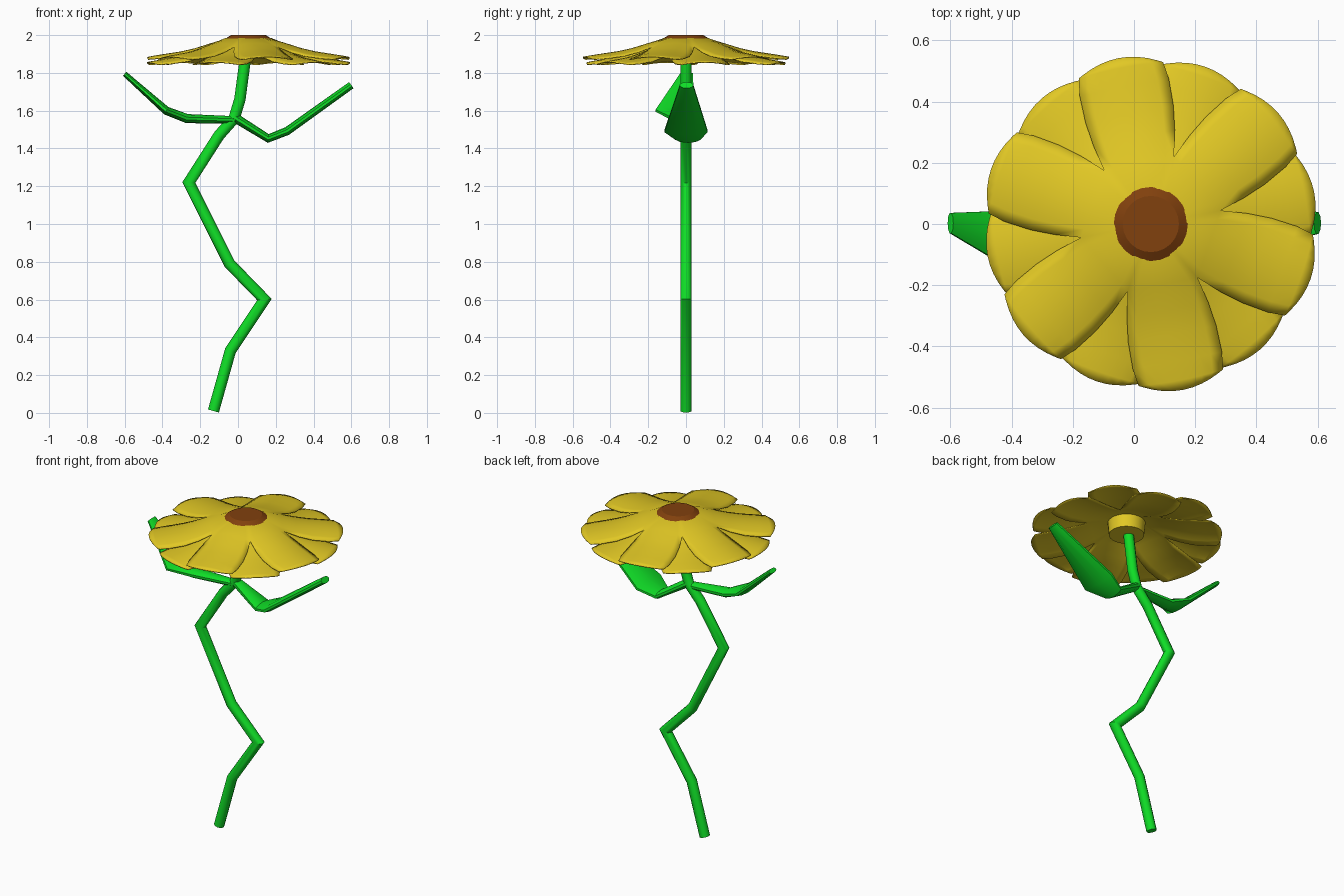
import bpy, bmesh, math
from mathutils import Vector

if "Cube" in bpy.data.objects:
    bpy.data.objects.remove(bpy.data.objects["Cube"])


def material(name, rgb):
    m = bpy.data.materials.new(name)
    m.diffuse_color = (*rgb, 1)
    m.use_nodes = True
    m.node_tree.nodes["Principled BSDF"].inputs["Base Color"].default_value = m.diffuse_color
    return m


GREEN = material("leaf green", (0.005, 0.73, 0.02))
YELLOW = material("petal yellow", (0.76, 0.58, 0.018))
BROWN = material("seed brown", (0.22, 0.052, 0.004))
CX = 0.055  # flower centre


def finish(bm, name, mat, angle=40):
    bmesh.ops.recalc_face_normals(bm, faces=bm.faces)
    me = bpy.data.meshes.new(name)
    bm.to_mesh(me)
    bm.free()
    me.materials.append(mat)
    ob = bpy.data.objects.new(name, me)
    bpy.context.collection.objects.link(ob)
    bpy.ops.object.select_all(action='DESELECT')
    ob.select_set(True)
    bpy.context.view_layer.objects.active = ob
    bpy.ops.object.shade_smooth_by_angle(angle=math.radians(angle))
    return ob


def tube(name, path, sides=10):
    """Mitred tube in the xz plane; path rows: x, z, thickness radius, y radius, y centre."""
    bm = bmesh.new()
    pts = [Vector((p[0], 0, p[1])) for p in path]
    rings = []
    for i, (x, z, rn, ry, yc) in enumerate(path):
        a = (pts[i] - pts[i - 1]).normalized() if i else None
        b = (pts[i + 1] - pts[i]).normalized() if i < len(pts) - 1 else None
        t = ((a or b) + (b or a)).normalized()
        n = Vector((-t.z, 0, t.x)) * (rn / max(0.5, t.dot(a or b)))
        ring = []
        for k in range(sides):
            w = 2 * math.pi * k / sides
            ring.append(bm.verts.new(pts[i] + n * math.cos(w)
                                     + Vector((0, yc + ry * math.sin(w), 0))))
        rings.append(ring)
    for r, s in zip(rings, rings[1:]):
        for k in range(sides):
            j = (k + 1) % sides
            bm.faces.new((r[k], r[j], s[j], s[k]))
    bm.faces.new(rings[0])
    bm.faces.new(rings[-1])
    return finish(bm, name, GREEN)


# Stem zigzagging up into the flower
R = 0.03
stem = [(-0.13, 0.01), (-0.04, 0.33), (0.14, 0.60), (-0.045, 0.79), (-0.26, 1.22),
        (-0.10, 1.47), (-0.02, 1.56), (0.01, 1.66), (0.045, 1.92)]
tube("stem", [(x, z, R, R, 0) for x, z in stem])

# Leaves: narrow stalk, wide shoulder, tapering tip
tube("left_leaf", [(0.0, 1.55, 0.02, 0.025, 0), (-0.27, 1.558, 0.024, 0.05, -0.03),
                   (-0.38, 1.60, 0.022, 0.108, -0.058), (-0.60, 1.795, 0.014, 0.035, 0.003)])
tube("right_leaf", [(-0.02, 1.565, 0.025, 0.03, 0), (0.16, 1.453, 0.021, 0.07, 0.01),
                    (0.26, 1.492, 0.022, 0.12, 0), (0.60, 1.735, 0.02, 0.037, 0.003)])


def petals(name, start, drop, scale):
    """Ring of six joined petals, arched across and sloping outward."""
    bm = bmesh.new()
    # rows: distance out, half width, height, droop at the sides
    rows = [(0.0, 0.0, 1.985, 0), (0.11, 0.0635, 1.984, 0), (0.2035, 0.1175, 1.958, 0.018),
            (0.29, 0.137, 1.932, 0.022), (0.37, 0.148, 1.915, 0.025),
            (0.46, 0.15, 1.902, 0.024), (0.525, 0.142, 1.892, 0.018), (0.558, 0.125, 1.886, 0.012)]
    n = 8
    for p in range(6):
        ang = math.radians(start + 60 * p)
        d = Vector((math.cos(ang), math.sin(ang), 0))
        s = Vector((-d.y, d.x, 0))
        grid = []
        for i, (r, h, z, droop) in enumerate(rows):
            line = []
            for k in range(n + 1):
                u = 2 * k / n - 1
                out = r - (0.032 * u * u if i == len(rows) - 1 else 0.008 * u * u if i == len(rows) - 2 else 0)
                co = (d * out + s * h * u) * scale
                line.append(bm.verts.new((CX + co.x, co.y, z - drop - droop * u * u)))
            grid.append(line)
        for a, b in zip(grid, grid[1:]):
            for k in range(n):
                bm.faces.new((a[k], b[k], b[k + 1], a[k + 1]))
    bmesh.ops.remove_doubles(bm, verts=bm.verts, dist=0.0005)
    bmesh.ops.dissolve_degenerate(bm, edges=bm.edges, dist=0.0001)
    ob = finish(bm, name, YELLOW, 50)
    mod = ob.modifiers.new("thickness", 'SOLIDIFY')
    mod.thickness = 0.005
    return ob


petals("upper_petals", 101, 0, 0.99)
petals("lower_petals", 71, 0.028, 0.975)


def disc(name, mat, r_low, r_top, z0, z1):
    bm = bmesh.new()
    bmesh.ops.create_cone(bm, cap_ends=True, segments=24, radius1=r_low, radius2=r_top, depth=z1 - z0)
    bmesh.ops.translate(bm, verts=bm.verts, vec=(CX, 0, (z0 + z1) / 2))
    return finish(bm, name, mat, 30)


# Hub under the flower and seed disc on top
disc("flower_hub", YELLOW, 0.10, 0.11, 1.875, 1.98)
disc("seed_disc", BROWN, 0.121, 0.092, 1.982, 2.0)
